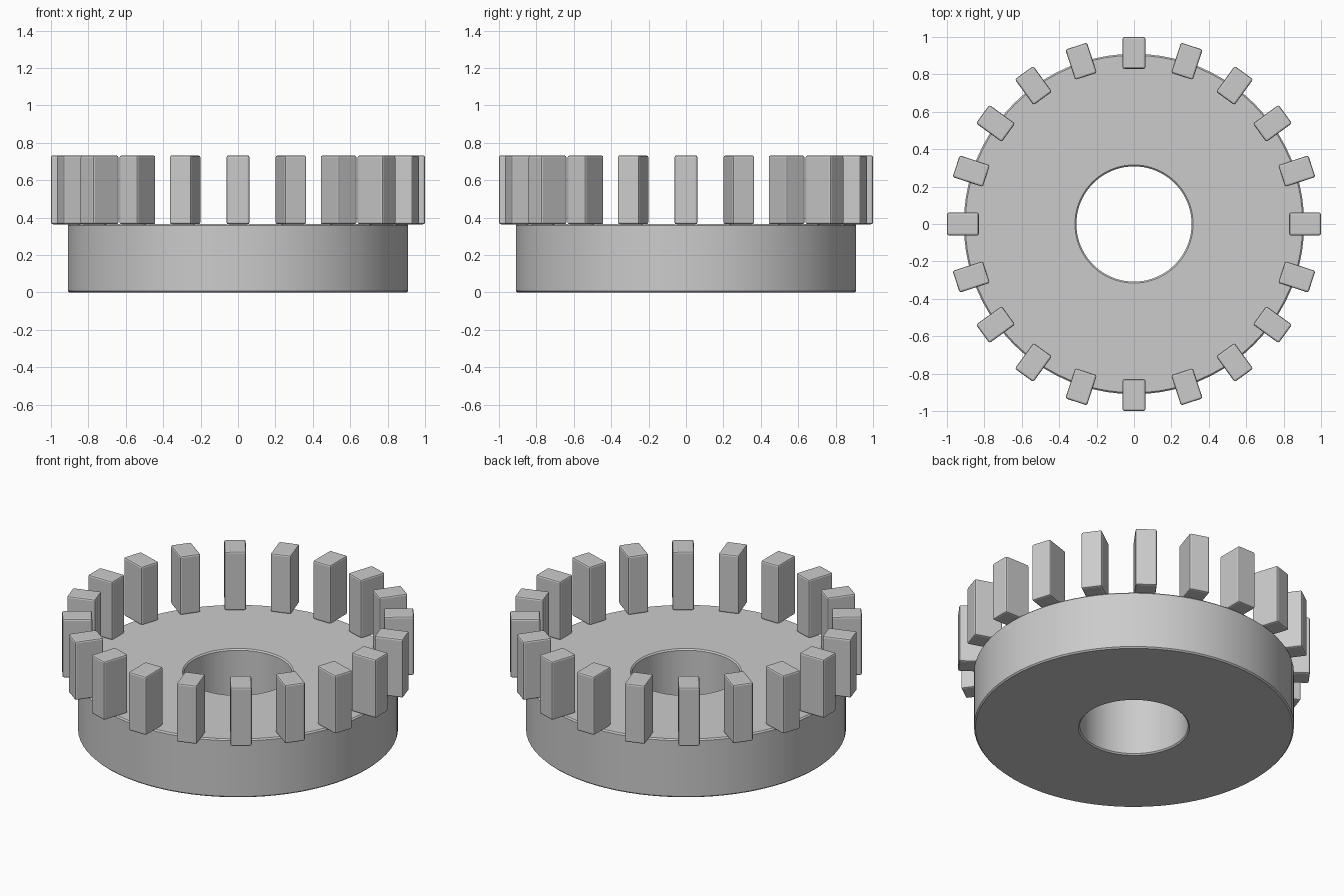
import bpy, bmesh, math
from mathutils import Matrix

if "Cube" in bpy.data.objects:
    bpy.data.objects.remove(bpy.data.objects["Cube"])

metal = bpy.data.materials.new("plain grey")
metal.diffuse_color = (0.6, 0.6, 0.6, 1)
metal.use_nodes = True
metal.node_tree.nodes["Principled BSDF"].inputs["Base Color"].default_value = metal.diffuse_color

SEGMENTS, TEETH = 80, 20
TOP = 0.366


def add_object(name, bm):
    bmesh.ops.recalc_face_normals(bm, faces=bm.faces)
    mesh = bpy.data.meshes.new(name)
    bm.to_mesh(mesh)
    bm.free()
    mesh.materials.append(metal)
    ob = bpy.data.objects.new(name, mesh)
    bpy.context.collection.objects.link(ob)
    return ob


# Gear body: chamfered rectangular section revolved about z
r_in, r_out, c = 0.308, 0.91, 0.008
profile = [(r_in + c, 0), (r_out - c, 0), (r_out, c), (r_out, TOP - c),
           (r_out - c, TOP), (r_in + c, TOP), (r_in, TOP - c), (r_in, c)]
bm = bmesh.new()
rings = []
for i in range(SEGMENTS):
    a = 2 * math.pi * i / SEGMENTS
    rings.append([bm.verts.new((r * math.cos(a), r * math.sin(a), z)) for r, z in profile])
for i in range(SEGMENTS):
    r0, r1 = rings[i], rings[(i + 1) % SEGMENTS]
    for j in range(len(profile)):
        k = (j + 1) % len(profile)
        bm.faces.new((r0[j], r1[j], r1[k], r0[k]))
body = add_object("gear_body", bm)
bpy.context.view_layer.objects.active = body
body.select_set(True)
bpy.ops.object.shade_smooth_by_angle(angle=math.radians(30))

# Crown teeth: bevelled blocks standing round the rim
bm = bmesh.new()
z0, z1 = TOP - 0.002, 0.732
for i in range(TEETH):
    m = (Matrix.Rotation(2 * math.pi * i / TEETH, 4, 'Z')
         @ Matrix.Translation((0.915, 0, (z0 + z1) / 2))
         @ Matrix.Diagonal((0.17, 0.122, z1 - z0, 1)))
    bmesh.ops.create_cube(bm, size=1, matrix=m)
bmesh.ops.bevel(bm, geom=bm.edges[:], offset=0.01, segments=2, profile=0.5, affect='EDGES')
add_object("crown_teeth", bm)
